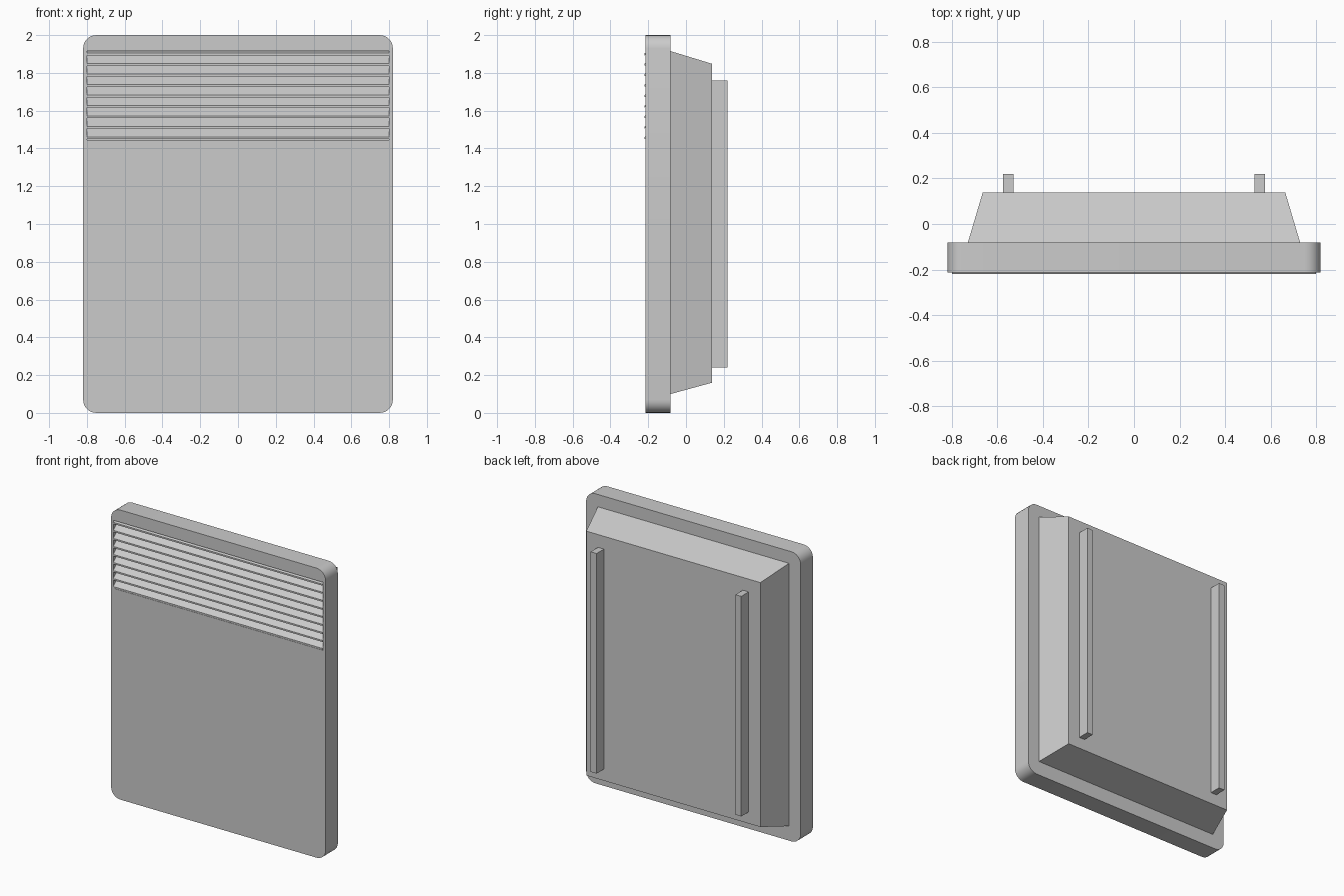
import bpy, bmesh, math
from mathutils import Vector

if "Cube" in bpy.data.objects:
    bpy.data.objects.remove(bpy.data.objects["Cube"])


def make_object(name, bm):
    bmesh.ops.recalc_face_normals(bm, faces=bm.faces)
    mesh = bpy.data.meshes.new(name)
    bm.to_mesh(mesh)
    bm.free()
    ob = bpy.data.objects.new(name, mesh)
    bpy.context.collection.objects.link(ob)
    return ob


def prism(name, points, direction):
    """Extrude a closed outline of 3D points along a vector."""
    bm = bmesh.new()
    face = bm.faces.new([bm.verts.new(p) for p in points])
    ext = bmesh.ops.extrude_face_region(bm, geom=[face], use_keep_orig=True)
    verts = [g for g in ext["geom"] if isinstance(g, bmesh.types.BMVert)]
    bmesh.ops.translate(bm, verts=verts, vec=Vector(direction))
    return make_object(name, bm)


def rect(x, z0, z1, y):
    return [(-x, y, z0), (x, y, z0), (x, y, z1), (-x, y, z1)]


FRONT, PLATE_BACK, BODY_BACK, BACK = -0.214, -0.081, 0.138, 0.219
W, R, SEG = 0.82, 0.07, 6

# Front panel: rounded rectangle
outline = []
for i, (cx, cz) in enumerate([(W - R, 2 - R), (R - W, 2 - R), (R - W, R), (W - R, R)]):
    for k in range(SEG + 1):
        a = math.radians(90 * (i + k / SEG))
        outline.append((cx + R * math.cos(a), FRONT, cz + R * math.sin(a)))
panel = prism("front_panel", outline, (0, PLATE_BACK - FRONT, 0))

# Recess for the grille
cutter = prism("grille_cutter", rect(0.80, 1.445, 1.915, FRONT - 0.1), (0, 0.15, 0))
cutter.hide_render = True
mod = panel.modifiers.new("recess", "BOOLEAN")
mod.operation, mod.solver, mod.object = "DIFFERENCE", "EXACT", cutter
bpy.context.view_layer.objects.active = panel
panel.select_set(True)
bpy.ops.object.modifier_apply(modifier=mod.name)
bpy.data.objects.remove(cutter)
bpy.ops.object.shade_smooth_by_angle(angle=math.radians(30))

# Slanted louvre slats, front edge slightly proud of the panel
for i in range(9):
    z = 1.893 - 0.0555 * i
    yf, yb, rise, t = -0.219, FRONT + 0.05, 0.045, 0.011
    top = min(z + t + rise, 1.93)
    prism(f"grille_slat_{i + 1}",
          [(-0.80, yf, z), (-0.80, yf, z + t), (-0.80, yb, top), (-0.80, yb, top - t)],
          (1.60, 0, 0))

# Tapered rear housing
bm = bmesh.new()
near = [bm.verts.new(p) for p in rect(0.73, 0.10, 1.915, PLATE_BACK)]
far = [bm.verts.new(p) for p in rect(0.665, 0.16, 1.848, BODY_BACK)]
bm.faces.new(near)
bm.faces.new(far)
for i in range(4):
    j = (i + 1) % 4
    bm.faces.new([near[i], near[j], far[j], far[i]])
make_object("rear_housing", bm)

# Vertical mounting rails
for side, label in ((-1, "left"), (1, "right")):
    rail = prism(f"mounting_rail_{label}", rect(0.0225, 0.24, 1.76, BODY_BACK),
                 (0, BACK - BODY_BACK, 0))
    rail.location.x = side * 0.553
